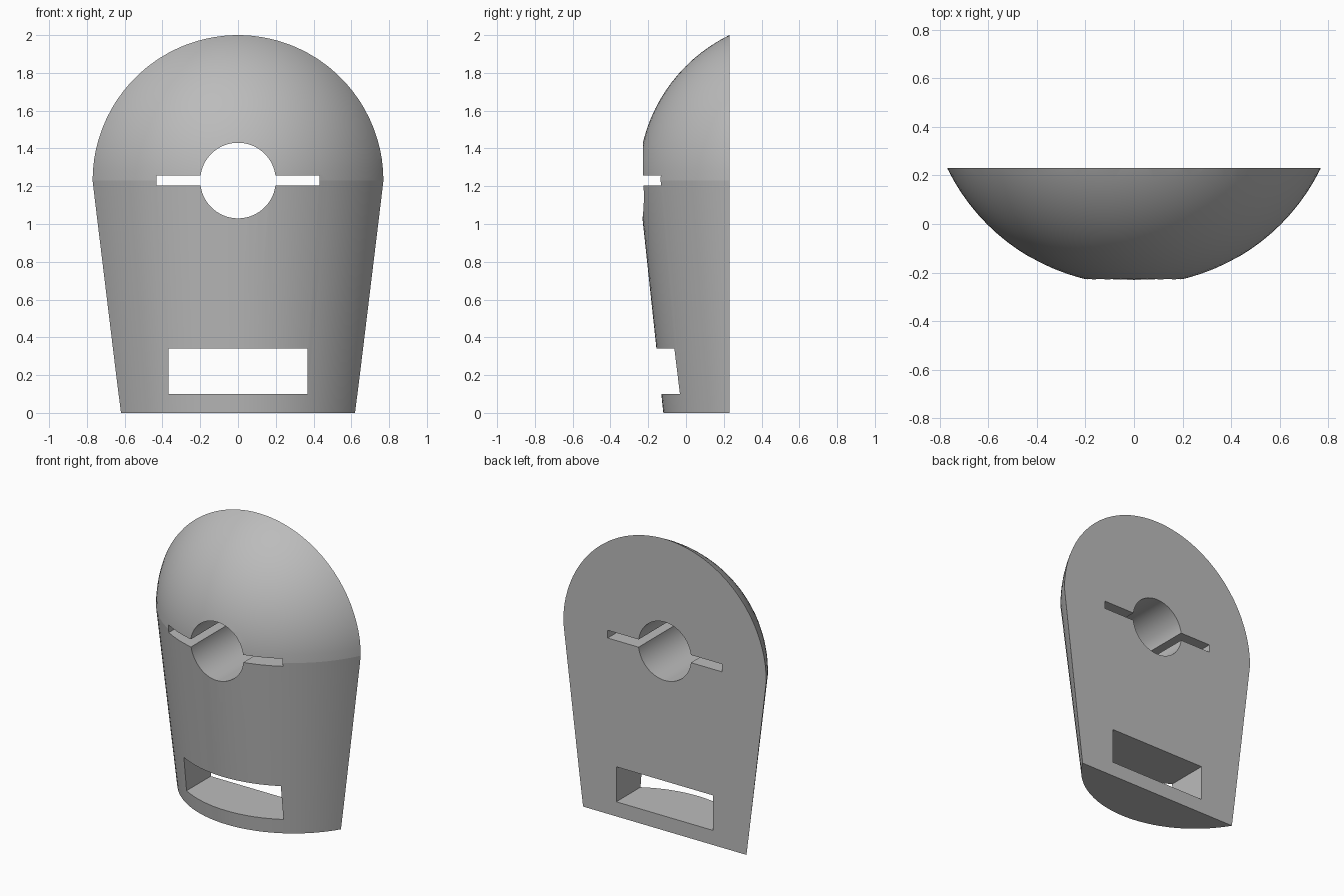
import bpy, bmesh
from math import radians, sin, cos, pi

if "Cube" in bpy.data.objects:
    bpy.data.objects.remove(bpy.data.objects["Cube"], do_unlink=True)

AXIS_Y = 0.604    # turning axis, behind the flat back
BACK_Y = 0.23
DOME_R = 0.856
BASE_R = 0.724
DOME_Z = 1.23

grey = bpy.data.materials.new("plain grey")
grey.use_nodes = True
grey.diffuse_color = (0.5, 0.5, 0.5, 1)
grey.node_tree.nodes["Principled BSDF"].inputs["Base Color"].default_value = (0.5, 0.5, 0.5, 1)


def activate(obj):
    bpy.ops.object.select_all(action='DESELECT')
    obj.select_set(True)
    bpy.context.view_layer.objects.active = obj


# Body: tapered cone with a domed top, turned and sliced flat at the back
bm = bmesh.new()
steps = 24
profile = [(0, 0), (BASE_R, 0)]
profile += [(DOME_R * cos(i / steps * pi / 2), DOME_Z + DOME_R * sin(i / steps * pi / 2))
            for i in range(steps + 1)]
verts = [bm.verts.new((r, AXIS_Y, z)) for r, z in profile]
edges = [bm.edges.new(pair) for pair in zip(verts, verts[1:])]
bmesh.ops.spin(bm, geom=verts + edges, cent=(0, AXIS_Y, 0), axis=(0, 0, 1),
               angle=2 * pi, steps=96, use_duplicate=False)
bmesh.ops.remove_doubles(bm, verts=bm.verts, dist=0.0001)
cut = bmesh.ops.bisect_plane(bm, geom=bm.verts[:] + bm.edges[:] + bm.faces[:],
                             plane_co=(0, BACK_Y, 0), plane_no=(0, 1, 0), clear_outer=True)
rim = [e for e in cut["geom_cut"] if isinstance(e, bmesh.types.BMEdge)]
bmesh.ops.edgeloop_fill(bm, edges=rim)
flat_base = [f for f in bm.faces if all(abs(v.co.z) < 1e-5 for v in f.verts)]
bmesh.ops.dissolve_faces(bm, faces=flat_base)
bmesh.ops.recalc_face_normals(bm, faces=bm.faces)
mesh = bpy.data.meshes.new("domed_body")
bm.to_mesh(mesh)
bm.free()
body = bpy.data.objects.new("domed_body", mesh)
bpy.context.collection.objects.link(body)
mesh.materials.append(grey)


def cut_through(cutter):
    """Subtract a cutter from the body and discard it."""
    cutter.hide_render = True
    activate(body)
    mod = body.modifiers.new("cut", 'BOOLEAN')
    mod.operation = 'DIFFERENCE'
    mod.solver = 'EXACT'
    mod.object = cutter
    bpy.ops.object.modifier_apply(modifier=mod.name)
    bpy.data.objects.remove(cutter, do_unlink=True)


def box(width, low, high):
    bpy.ops.mesh.primitive_cube_add(size=1, location=(0, 0, (low + high) / 2))
    obj = bpy.context.object
    obj.scale = (width, 2, high - low)
    bpy.context.view_layer.update()
    return obj


# Lower window and narrow cross slot
cut_through(box(0.735, 0.10, 0.34))
cut_through(box(0.865, 1.205, 1.258))

# Round central hole
bpy.ops.mesh.primitive_cylinder_add(vertices=96, radius=0.2, depth=2,
                                    location=(0, 0, DOME_Z), rotation=(pi / 2, 0, 0))
cut_through(bpy.context.object)

activate(body)
bpy.ops.object.shade_smooth_by_angle(angle=radians(5))
